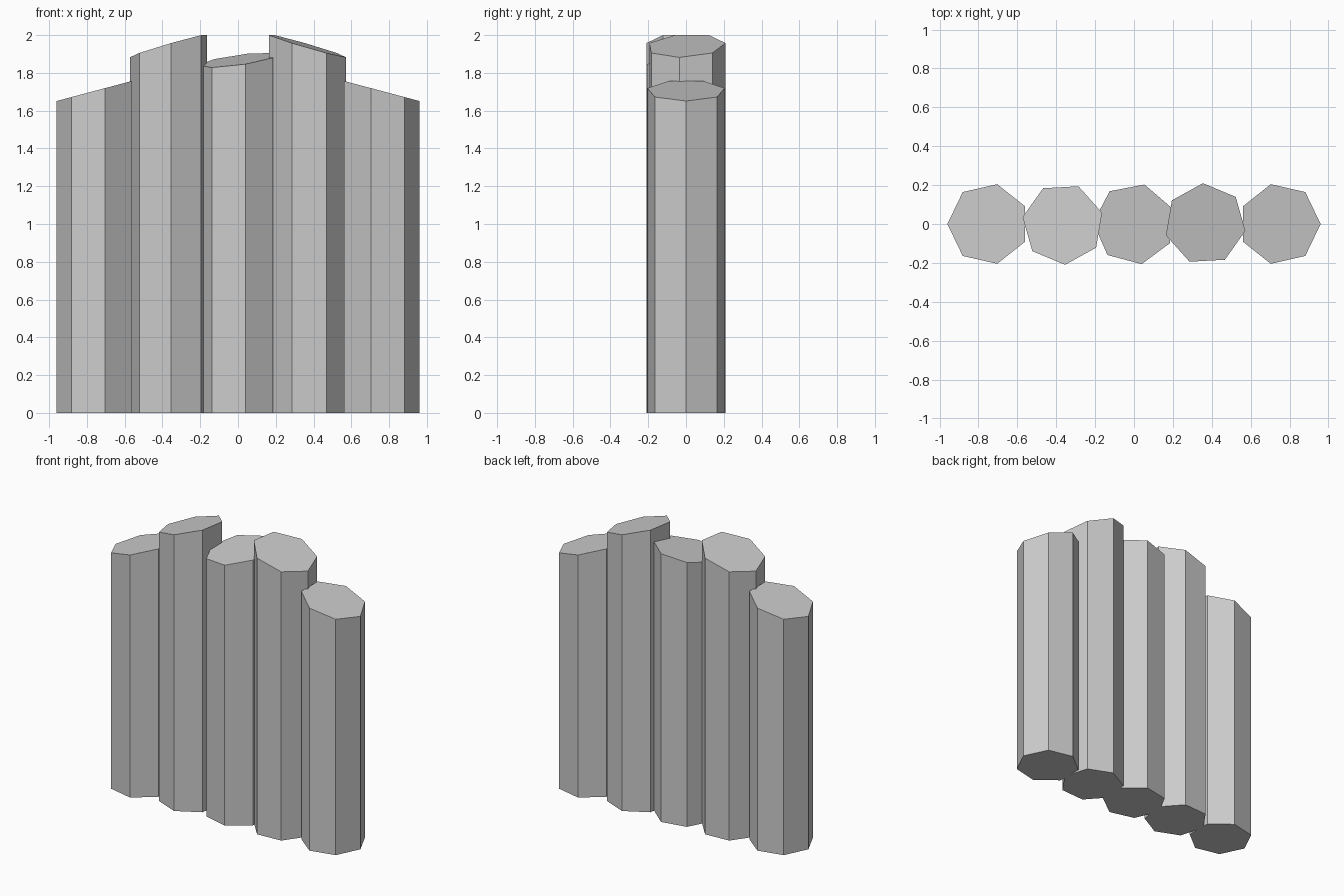
import bpy
import bmesh
from math import radians, cos, sin, tau
from mathutils import Vector

if "Cube" in bpy.data.objects:
    bpy.data.objects.remove(bpy.data.objects["Cube"], do_unlink=True)

SIDES = 7
RADIUS = 0.21

stone = bpy.data.materials.new("light_grey_stone")
grey = (0.6, 0.6, 0.6, 1)
stone.diffuse_color = grey
stone.use_nodes = True
stone.node_tree.nodes["Principled BSDF"].inputs["Base Color"].default_value = grey


def column(name, x, height, turn, slope, uphill):
    """Seven-sided prism with a slanted top; angles in degrees."""
    bm = bmesh.new()
    corners = [Vector((cos(a), sin(a), 0)) * RADIUS
               for a in (radians(turn) + tau * i / SIDES for i in range(SIDES))]
    base = bm.faces.new([bm.verts.new(c) for c in corners])
    base.normal_update()
    top = bmesh.ops.extrude_face_region(bm, geom=[base], use_keep_orig=True)["geom"]
    gradient = Vector((cos(radians(uphill)), sin(radians(uphill)), 0)) * slope
    for v in top:
        if isinstance(v, bmesh.types.BMVert):
            v.co.z = height + gradient.dot(v.co)
    bmesh.ops.recalc_face_normals(bm, faces=bm.faces)
    mesh = bpy.data.meshes.new(name)
    bm.to_mesh(mesh)
    bm.free()
    mesh.materials.append(stone)
    obj = bpy.data.objects.new(name, mesh)
    obj.location.x = x
    bpy.context.collection.objects.link(obj)


# Side columns rise toward the middle; each left one is the right one half-turned
for side, sign, half_turn in (("right", -1, 180), ("left", 1, 0)):
    column(f"{side}_outer_column", sign * 0.75, 1.707, half_turn, 0.266, half_turn + 180)
    column(f"{side}_inner_column", sign * 0.366, 1.944, half_turn - 9.7, 0.295, half_turn + 170.3)

# Lower middle column, tilted to the front right
column("middle_column", 0, 1.868, 178, 0.19, 44)
